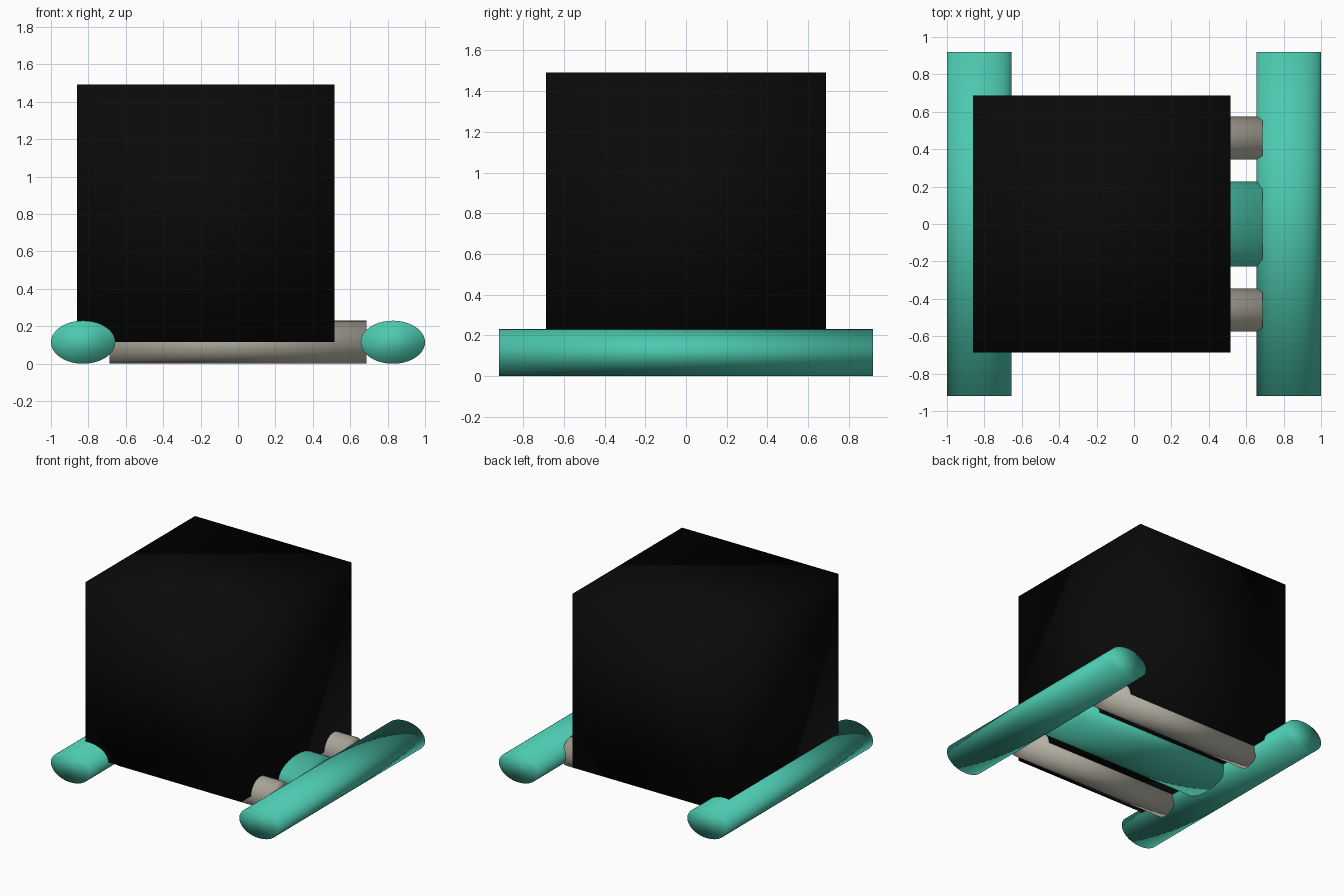
import bpy
from math import pi

if "Cube" in bpy.data.objects:
    bpy.data.objects.remove(bpy.data.objects["Cube"])


def material(name, rgb):
    m = bpy.data.materials.new(name)
    m.diffuse_color = (*rgb, 1)
    m.use_nodes = True
    m.node_tree.nodes["Principled BSDF"].inputs["Base Color"].default_value = m.diffuse_color
    return m


teal = material("teal", (0.073, 0.58, 0.43))
stone = material("warm_grey", (0.46, 0.44, 0.37))
black = material("black", (0.003, 0.003, 0.003))

R = 0.115  # half height of every bar


def finish(name, mat):
    ob = bpy.context.object
    ob.name = name
    ob.data.materials.append(mat)
    bpy.ops.object.transform_apply(location=False, rotation=True, scale=True)
    bpy.ops.object.shade_smooth()  # original is smooth across the caps too


def bar(name, axis, loc, half_width, length, mat):
    """Elliptical cylinder lying along x or y."""
    rot = (0, pi / 2, 0) if axis == "x" else (pi / 2, 0, 0)
    bpy.ops.mesh.primitive_cylinder_add(vertices=64, radius=1, depth=1,
                                        location=loc, rotation=rot)
    # local x/y of the cylinder map to height/width depending on its direction
    bpy.context.object.scale = ((R, half_width, length) if axis == "x"
                                else (half_width, R, length))
    finish(name, mat)


# Long side rails
for side, x in (("left", -0.828), ("right", 0.828)):
    bar(f"{side}_rail", "y", (x, 0, R), 0.172, 1.84, teal)

# Cross bars between the rails
for end, y in (("front", -0.46), ("back", 0.46)):
    bar(f"{end}_cross_bar", "x", (0, y, R), R, 1.376, stone)
bar("middle_cross_bar", "x", (0, 0, R), 0.228, 1.376, teal)

# Black block sitting off-centre on the frame
bpy.ops.mesh.primitive_cube_add(size=1.376, location=(-0.172, 0, 0.805))
finish("block", black)
